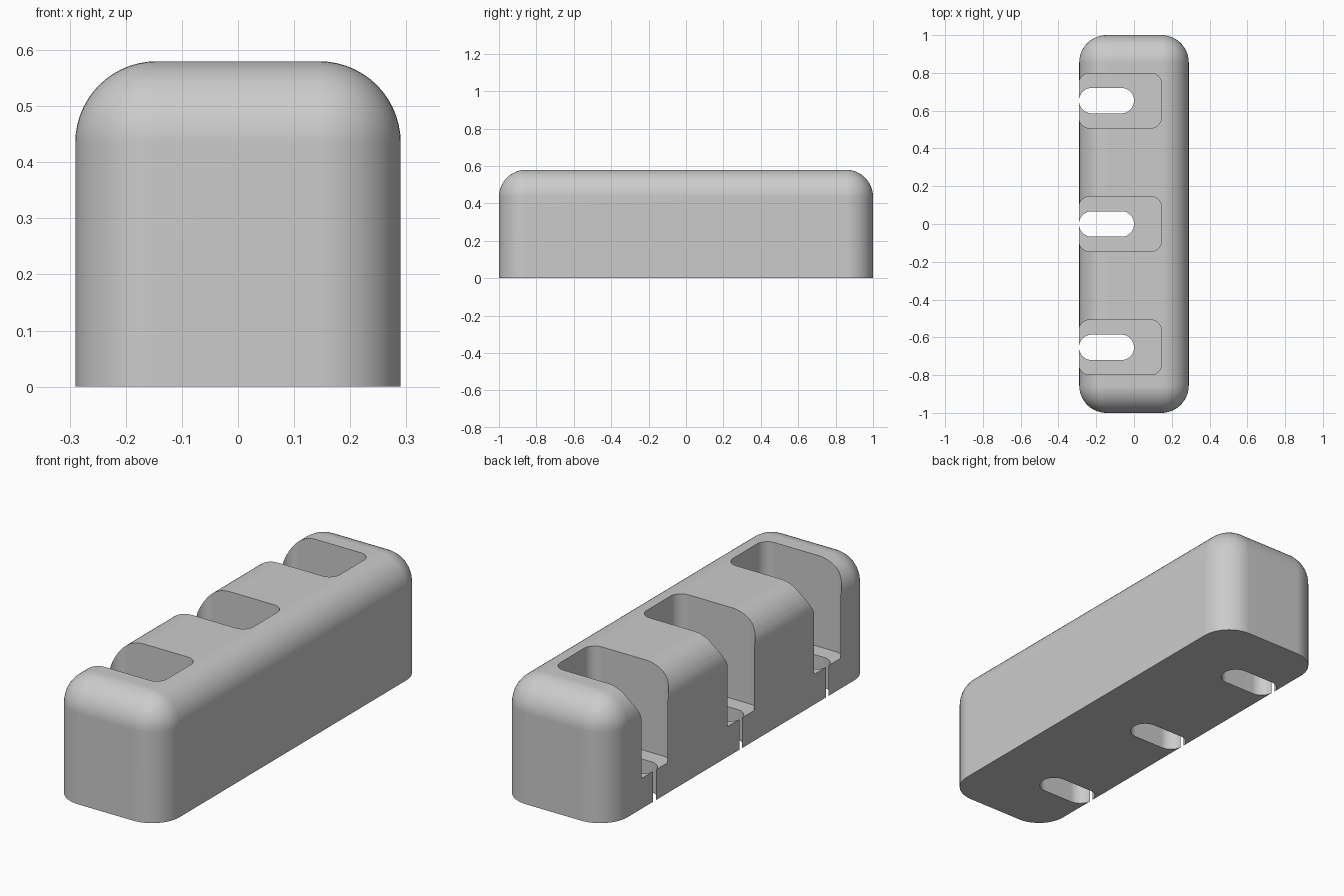
import bpy
import bmesh
from math import cos, sin, pi
from mathutils import Matrix

if "Cube" in bpy.data.objects:
    bpy.data.objects.remove(bpy.data.objects["Cube"])

WIDTH, LENGTH, HEIGHT, ROUND = 0.58, 2.0, 0.58, 0.145
SPACING = 0.653
OPEN_X = -WIDTH / 2 - 0.0008   # openings just break through the side face

grey = bpy.data.materials.new("light grey")
grey.use_nodes = True
colour = (0.6, 0.6, 0.6, 1)
grey.diffuse_color = colour
grey.node_tree.nodes["Principled BSDF"].inputs["Base Color"].default_value = colour


def to_object(name, bm):
    bmesh.ops.recalc_face_normals(bm, faces=bm.faces)
    mesh = bpy.data.meshes.new(name)
    bm.to_mesh(mesh)
    bm.free()
    mesh.materials.append(grey)
    obj = bpy.data.objects.new(name, mesh)
    bpy.context.collection.objects.link(obj)
    return obj


def rounded_prism(name, x0, x1, y, width, radius, z0, z1, steps=12):
    """Upright prism with a rounded rectangle as its outline."""
    bm = bmesh.new()
    half = width / 2 - radius
    corners = [(x1 - radius, y + half), (x0 + radius, y + half),
               (x0 + radius, y - half), (x1 - radius, y - half)]
    ring = []
    for quarter, (cx, cy) in enumerate(corners):
        for i in range(steps + 1):
            a = (quarter + i / steps) * pi / 2
            ring.append(bm.verts.new((cx + radius * cos(a), cy + radius * sin(a), z0)))
    base = bm.faces.new(ring)
    top = bmesh.ops.extrude_face_region(bm, geom=[base])["geom"]
    bmesh.ops.translate(bm, vec=(0, 0, z1 - z0),
                        verts=[v for v in top if isinstance(v, bmesh.types.BMVert)])
    bmesh.ops.remove_doubles(bm, verts=bm.verts, dist=0.0001)
    return to_object(name, bm)


# Block: every edge rounded except those around the flat base
bm = bmesh.new()
bmesh.ops.create_cube(bm, size=1, matrix=Matrix.Translation((0, 0, HEIGHT / 2))
                      @ Matrix.Diagonal((WIDTH, LENGTH, HEIGHT, 1)))
edges = [e for e in bm.edges if max(v.co.z for v in e.verts) > HEIGHT / 2]
bmesh.ops.bevel(bm, geom=edges, offset=ROUND, segments=14, profile=0.5,
                affect='EDGES', clamp_overlap=True)
block = to_object("holder_block", bm)
bpy.context.view_layer.objects.active = block
block.select_set(True)

# Three open pockets, each with a narrower slot through its floor
for y in (-SPACING, 0, SPACING):
    cutters = [
        rounded_prism("pocket_cutter", OPEN_X, 0.145, y, 0.29, 0.055, 0.145, 1),
        rounded_prism("slot_cutter", OPEN_X, 0.0, y, 0.135, 0.067, -0.1, 0.3),
    ]
    for cutter in cutters:
        cutter.hide_render = True
        cut = block.modifiers.new("cut", 'BOOLEAN')
        cut.operation = 'DIFFERENCE'
        cut.solver = 'EXACT'
        cut.object = cutter
        bpy.ops.object.modifier_apply(modifier=cut.name)
        bpy.data.objects.remove(cutter)

# Smooth curves, crisp cut edges
bpy.ops.object.shade_smooth_by_angle(angle=pi / 6)
normals = block.modifiers.new("even_shading", 'WEIGHTED_NORMAL')
normals.keep_sharp = True
